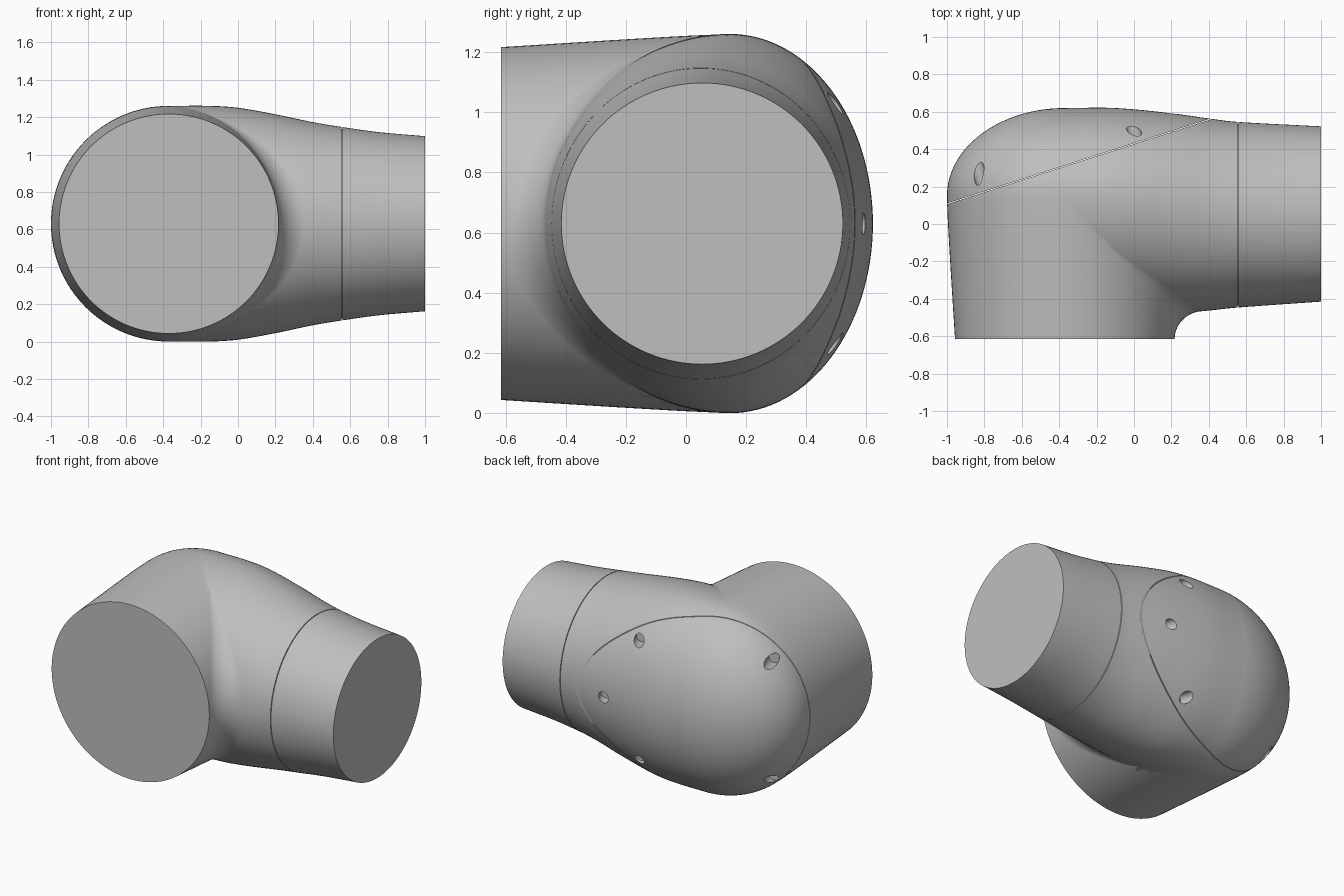
import bpy, bmesh, math
from mathutils import Vector

if "Cube" in bpy.data.objects:
    bpy.data.objects.remove(bpy.data.objects["Cube"])

SEG = 128
AX, AZ = -0.37, 0.63                      # axis of the front sleeve; shared height

grey = bpy.data.materials.new("satin grey")
grey.use_nodes = True
COLOUR = (0.52, 0.52, 0.52, 1)
grey.diffuse_color = COLOUR
grey.node_tree.nodes["Principled BSDF"].inputs["Base Color"].default_value = COLOUR


def curve(points):
    """Smooth interpolation through (position, value) points."""
    def slope(i):
        a, b = points[max(i - 1, 0)], points[min(i + 1, len(points) - 1)]
        return (b[1] - a[1]) / (b[0] - a[0])

    def value(x):
        x = min(max(x, points[0][0]), points[-1][0])
        i = max(k for k in range(len(points) - 1) if points[k][0] <= x)
        (x0, y0), (x1, y1) = points[i], points[i + 1]
        h = x1 - x0
        t = (x - x0) / h
        s = 1 - t
        return (y0 * (1 + 2 * t) * s * s + slope(i) * h * t * s * s
                + y1 * t * t * (3 - 2 * t) - slope(i + 1) * h * t * t * s)
    return value


# Side arm outline: half height, back edge, front edge and centre line along x
half_z = curve([(-0.37, 0.63), (-0.15, 0.63), (0, 0.62), (0.2, 0.585),
                (0.4, 0.543), (0.55, 0.518), (0.75, 0.49), (1, 0.468)])
back_y = curve([(-0.37, 0.62), (-0.1, 0.62), (0.2, 0.592), (0.43, 0.56),
                (0.55, 0.546), (1, 0.522)])
front_y = curve([(-0.37, -0.47), (0.3, -0.47), (0.55, -0.447), (1, -0.415)])
mid_y = curve([(-0.37, 0.15), (-0.1, 0.14), (0.2, 0.1), (0.55, 0.05), (1, 0.054)])
# Front sleeve radius along y
sleeve_r = curve([(-0.615, 0.587), (-0.2, 0.613), (0.05, 0.627), (0.15, 0.63)])


def new_object(name, bm):
    mesh = bpy.data.meshes.new(name)
    bm.to_mesh(mesh)
    bm.free()
    mesh.materials.append(grey)
    obj = bpy.data.objects.new(name, mesh)
    bpy.context.collection.objects.link(obj)
    return obj


def loft(name, rings):
    bm = bmesh.new()
    loops = [[bm.verts.new(p) for p in ring] for ring in rings]
    for a, b in zip(loops, loops[1:]):
        for i in range(SEG):
            j = (i + 1) % SEG
            bm.faces.new((a[i], a[j], b[j], b[i]))
    bm.faces.new(loops[0])
    bm.faces.new(loops[-1])
    bmesh.ops.recalc_face_normals(bm, faces=bm.faces)
    return new_object(name, bm)


def boolean(obj, other, operation):
    mod = obj.modifiers.new("boolean", "BOOLEAN")
    mod.operation, mod.solver, mod.object = operation, "EXACT", other
    bpy.context.view_layer.update()
    mesh = bpy.data.meshes.new_from_object(obj.evaluated_get(bpy.context.evaluated_depsgraph_get()))
    obj.modifiers.clear()
    obj.data = mesh
    bpy.data.objects.remove(other)


def smooth(obj):
    bpy.ops.object.select_all(action="DESELECT")
    obj.select_set(True)
    bpy.context.view_layer.objects.active = obj
    bpy.ops.object.shade_smooth_by_angle(angle=math.radians(30))


TURN = [2 * math.pi * i / SEG for i in range(SEG)]


def sleeve_ring(y, r):
    return [(AX + r * math.cos(t), y, AZ + r * math.sin(t)) for t in TURN]


def arm_ring(x, scale=1.0):
    ring = []
    for t in TURN:
        side = back_y(x) if math.cos(t) > 0 else front_y(x)
        ring.append((x, mid_y(x) + abs(side - mid_y(x)) * scale * math.cos(t),
                     AZ + half_z(x) * scale * math.sin(t)))
    return ring


# Front sleeve with a domed back
rings = [sleeve_ring(y, sleeve_r(y)) for y in [-0.615 + 0.765 * k / 12 for k in range(13)]]
for k in range(1, 32):
    a = math.pi / 2 * k / 32
    rings.append(sleeve_ring(0.15 + 0.47 * math.sin(a), 0.63 * math.cos(a)))
housing = loft("housing", rings)

# Side arm with a fine groove near its end
stations = [(-0.37 + 0.92 * k / 40, 1) for k in range(41)]
stations[0] = (AX, 0.999)
stations += [(0.5535, 1), (0.554, 0.98), (0.558, 0.98), (0.5585, 1)]
stations += [(0.5585 + 0.4415 * k / 10, 1) for k in range(1, 11)]
arm = loft("side_arm", [arm_ring(x, s) for x, s in stations])
boolean(housing, arm, "UNION")

# Cover split off along a slanted plane, leaving a hairline gap
point = Vector((-1, 0.108, AZ))
normal = Vector((-0.46, 1.43, 0)).normalized()


def keep_side(obj, sign):
    bm = bmesh.new()
    bm.from_mesh(obj.data)
    bmesh.ops.bisect_plane(bm, geom=bm.verts[:] + bm.edges[:] + bm.faces[:], dist=1e-5,
                           plane_co=point + normal * sign * 0.002,
                           plane_no=normal * -sign, clear_outer=True)
    bmesh.ops.holes_fill(bm, edges=[e for e in bm.edges if e.is_boundary], sides=0)
    bmesh.ops.recalc_face_normals(bm, faces=bm.faces)
    bm.to_mesh(obj.data)
    bm.free()


cover = housing.copy()
cover.data = housing.data.copy()
cover.name = "back_cover"
bpy.context.collection.objects.link(cover)
keep_side(cover, 1)
keep_side(housing, -1)

# Screw holes drilled square to the cover's plane
up = [(-0.83, 0.28, 0.395), (0.0, 0.5, 0.4)]
spots = [(x, y, AZ + s * z) for x, y, z in up for s in (1, -1)] + [(0.2, 0.592, AZ)]
for spot in spots:
    bm = bmesh.new()
    bmesh.ops.create_cone(bm, cap_ends=True, segments=32, radius1=0.036, radius2=0.036, depth=0.5)
    drill = new_object("drill", bm)
    drill.hide_render = True
    drill.rotation_mode = "QUATERNION"
    drill.rotation_quaternion = normal.to_track_quat("Z", "Y")
    drill.location = Vector(spot) + normal * 0.18
    boolean(cover, drill, "DIFFERENCE")

# Rounded inner corner between sleeve and arm


def sleeve_x(y, v):
    return AX + math.sqrt(max(sleeve_r(y) ** 2 - v * v, 0))


def arm_y(x, v):
    return mid_y(x) - (mid_y(x) - front_y(x)) * math.sqrt(max(1 - (v / half_z(x)) ** 2, 0))


bm = bmesh.new()
rows = []
for k in range(65):
    v = 0.56 * math.sin(math.pi * (k / 64 - 0.5))
    x, y = 0.2, -0.4
    for _ in range(12):
        y = arm_y(x, v)
        x = sleeve_x(y, v)
    r = 0.135 * (1 - (v / 0.58) ** 2)
    start, corner, end = (Vector(p) for p in ((sleeve_x(y - r, v), y - r),
                                              (x, y), (x + r, arm_y(x + r, v))))
    row = []
    for i in range(17):
        t = i / 16
        w = ((1 - t) ** 2, 2 * t * (1 - t) * math.sqrt(0.5), t * t)
        p = (start * w[0] + corner * w[1] + end * w[2]) / sum(w)
        row.append(bm.verts.new((p.x, p.y, AZ + v)))
    rows.append(row)
for a, b in zip(rows, rows[1:]):
    for i in range(16):
        bm.faces.new((a[i], a[i + 1], b[i + 1], b[i]))
fillet = new_object("inner_corner_fillet", bm)

for part in (housing, cover, fillet):
    smooth(part)
